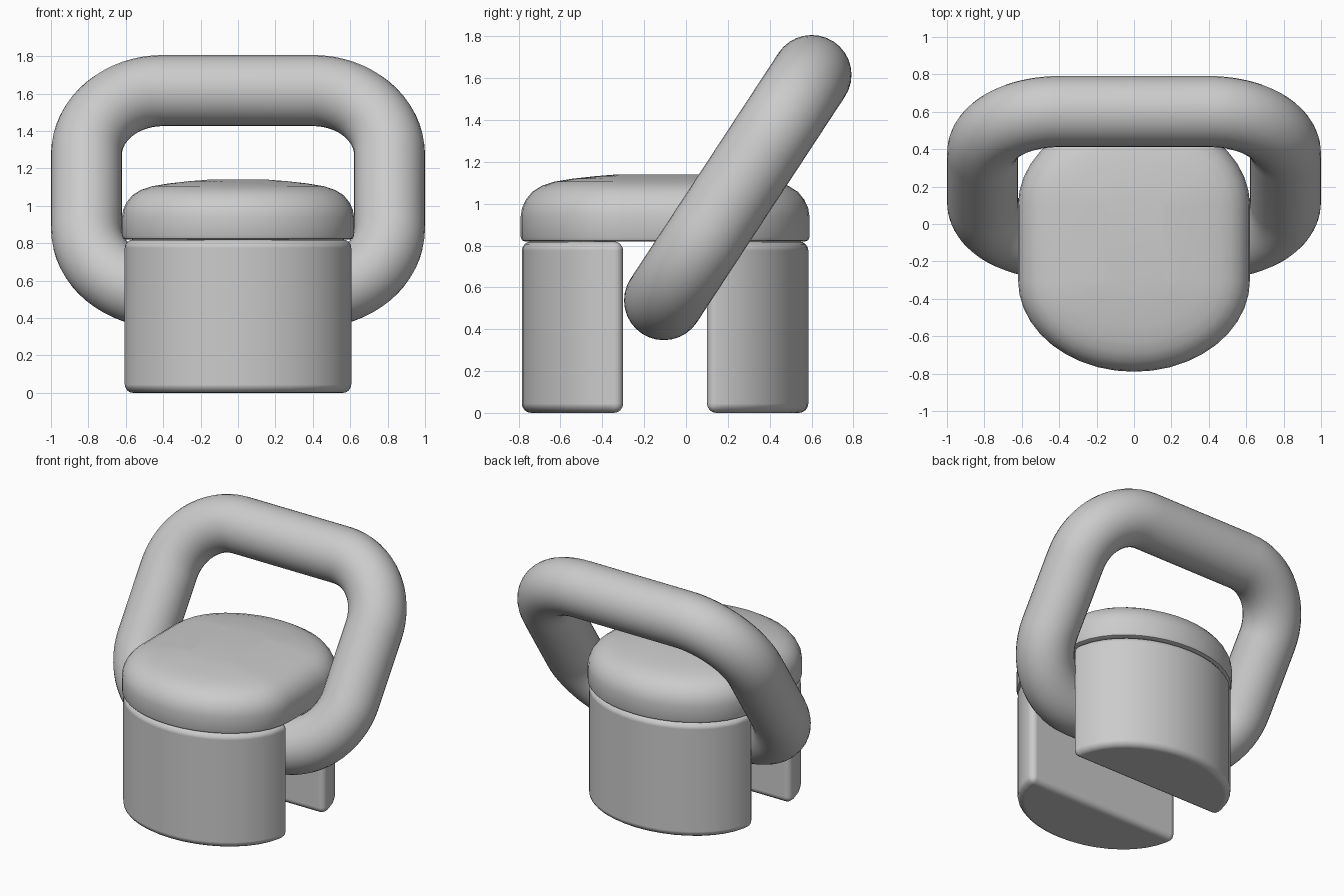
import bpy, bmesh
from math import sin, cos, pi, atan2
from mathutils import Matrix

if "Cube" in bpy.data.objects:
    bpy.data.objects.remove(bpy.data.objects["Cube"])

MID_Y = -0.1      # seat and legs are symmetric about this line
GAP = 0.2         # half the space between the two legs


def finish(bm, name, angle):
    bmesh.ops.recalc_face_normals(bm, faces=bm.faces)
    me = bpy.data.meshes.new(name)
    bm.to_mesh(me)
    bm.free()
    ob = bpy.data.objects.new(name, me)
    bpy.context.collection.objects.link(ob)
    bpy.context.view_layer.objects.active = ob
    bpy.ops.object.select_all(action='DESELECT')
    ob.select_set(True)
    bpy.ops.object.shade_smooth_by_angle(angle=angle)
    return ob


def loft(name, rings, closed, angle):
    """Skin a list of equal-length point rings."""
    bm = bmesh.new()
    rows = [[bm.verts.new(p) for p in r] for r in rings]
    pairs = list(zip(rows, rows[1:]))
    if closed:
        pairs.append((rows[-1], rows[0]))
    else:
        bm.faces.new(rows[0])
        bm.faces.new(rows[-1])
    n = len(rows[0])
    for a, b in pairs:
        for i in range(n):
            j = (i + 1) % n
            bm.faces.new((a[i], a[j], b[j], b[i]))
    return finish(bm, name, angle)


def half_ellipse(a, b, side, n=20):
    """Half ellipse bulging to the front (side -1) or back (side 1)."""
    return [(a * cos(pi * i / n) * side, MID_Y + side * (GAP + b * sin(pi * i / n)))
            for i in range(n + 1)]


# Legs: half-round blocks with flat inner faces and soft edges
for name, side in (("front_leg", -1), ("back_leg", 1)):
    outline = half_ellipse(0.61, 0.485, side)
    leg = loft(name, [[(x, y, z) for x, y in outline] for z in (0, 0.82)], False, 0.6)
    bev = leg.modifiers.new("soft_edges", 'BEVEL')
    bev.width = 0.045
    bev.segments = 4
    bev.limit_method = 'ANGLE'
    bev.harden_normals = True

# Seat: oval cushion, profile given as (inset, height)
profile = [(0.02, 0.82), (0.006, 0.825), (0, 0.84), (0, 0.94), (0.006, 0.98),
           (0.025, 1.02), (0.055, 1.057), (0.1, 1.085), (0.16, 1.105),
           (0.25, 1.12), (0.36, 1.132), (0.46, 1.14)]
rings = []
for d, z in profile:
    pts = half_ellipse(0.62 - d, 0.49 - d, -1) + half_ellipse(0.62 - d, 0.49 - d, 1)
    rings.append([(x, y, z) for x, y in pts])
loft("seat", rings, False, 0.7)

# Backrest: tilted round tube following a rounded rectangle around the seat
HX, HV, R, TUBE = 0.81, 0.645, 0.41, 0.19
rings = []
for q, (sx, sv) in enumerate(((1, 1), (-1, 1), (-1, -1), (1, -1))):
    for i in range(17):
        t = (q + i / 16) * pi / 2
        rings.append([((HX - R) * sx + (R + TUBE * cos(p)) * cos(t),
                       (HV - R) * sv + (R + TUBE * cos(p)) * sin(t),
                       TUBE * sin(p))
                      for p in (2 * pi * k / 32 for k in range(32))])
ring = loft("backrest_ring", rings, True, 0.7)
ring.data.transform(Matrix.Translation((0, 0.2475, 1.077))
                    @ Matrix.Rotation(atan2(1.075, 0.705), 4, 'X'))
